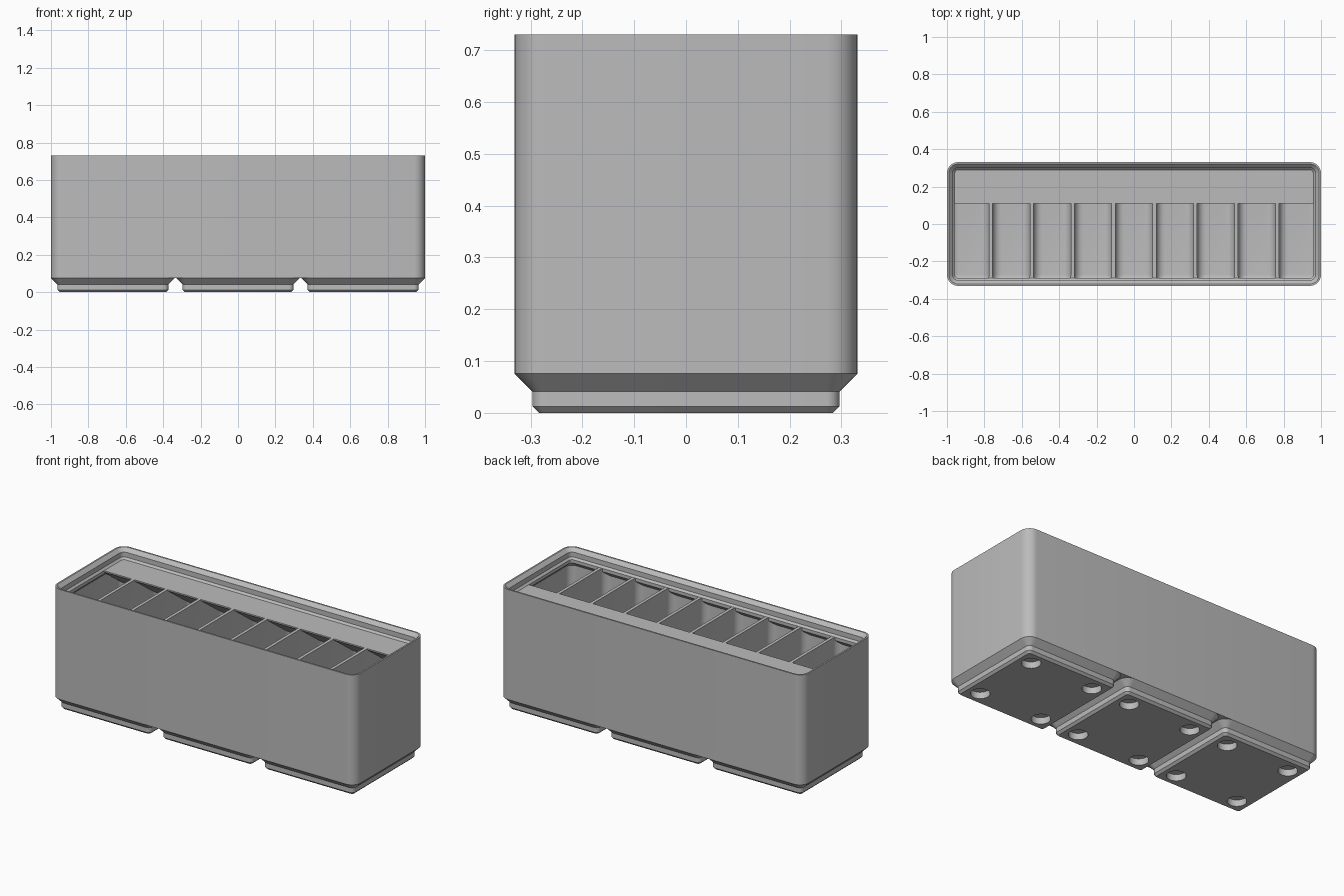
import bpy
import bmesh
import math

cube = bpy.data.objects.get("Cube")
if cube:
    bpy.data.objects.remove(cube, do_unlink=True)

MM = 2 / 125.5              # all sizes below are in millimetres
HX, HY, R = 62.75, 20.75, 3.75
WALL, FLOOR, TOP = 0.95, 7.0, 42.0

grey = bpy.data.materials.new("Plain grey")
grey.use_nodes = True
grey.diffuse_color = (0.5, 0.5, 0.5, 1)
grey.node_tree.nodes["Principled BSDF"].inputs["Base Color"].default_value = (0.5, 0.5, 0.5, 1)


def rounded_ring(bm, cx, hx, hy, r, z, steps=8):
    """One rounded rectangle of vertices at height z."""
    r = max(r, 0.05)
    ring = []
    for q, (sx, sy) in enumerate([(1, 1), (-1, 1), (-1, -1), (1, -1)]):
        for i in range(steps + 1):
            a = math.pi / 2 * (q + i / steps)
            x = cx + sx * (hx - r) + r * math.cos(a)
            y = sy * (hy - r) + r * math.sin(a)
            ring.append(bm.verts.new((x * MM, y * MM, z * MM)))
    return ring


def loft(bm, cx, hx, hy, r, layers, closed=False):
    """Skin rounded rectangles given as (height, inset)."""
    rings = [rounded_ring(bm, cx, hx - i, hy - i, r - i, z) for z, i in layers]
    pairs = list(zip(rings, rings[1:]))
    if closed:
        pairs.append((rings[-1], rings[0]))
    else:
        bm.faces.new(rings[0])
        bm.faces.new(rings[-1])
    for a, b in pairs:
        for k in range(len(a)):
            n = (k + 1) % len(a)
            bm.faces.new((a[k], a[n], b[n], b[k]))


def finish(name, bm):
    bmesh.ops.recalc_face_normals(bm, faces=bm.faces)
    mesh = bpy.data.meshes.new(name)
    bm.to_mesh(mesh)
    bm.free()
    mesh.materials.append(grey)
    ob = bpy.data.objects.new(name, mesh)
    bpy.context.collection.objects.link(ob)
    return ob


def activate(ob):
    bpy.ops.object.select_all(action='DESELECT')
    ob.select_set(True)
    bpy.context.view_layer.objects.active = ob


def carve(ob, cutter):
    mod = ob.modifiers.new("Carve", 'BOOLEAN')
    mod.operation = 'DIFFERENCE'
    mod.solver = 'EXACT'
    mod.object = cutter
    activate(ob)
    bpy.ops.object.modifier_apply(modifier=mod.name)
    bpy.data.objects.remove(cutter, do_unlink=True)


def smooth(ob):
    activate(ob)
    bpy.ops.object.shade_smooth_by_angle(angle=math.radians(30))


# Stepped feet with four round recesses each
for n, label in enumerate(["right", "middle", "left"]):
    cx = 42 * (n - 1)
    bm = bmesh.new()
    loft(bm, cx, HY, HY, R, [(0, 2.95), (0.8, 2.15), (2.6, 2.15), (4.75, 0)])
    foot = finish("foot_" + label, bm)
    bm = bmesh.new()
    for sx in (-13, 13):
        for sy in (-13, 13):
            made = bmesh.ops.create_cone(bm, cap_ends=True, segments=32, radius1=3.25 * MM,
                                         radius2=3.25 * MM, depth=4.8 * MM)
            bmesh.ops.translate(bm, verts=made["verts"], vec=((cx + sx) * MM, sy * MM, 0))
    carve(foot, finish("recess_cutter", bm))
    smooth(foot)

# Box body with a row of nine compartments, rounded at the floor
bm = bmesh.new()
loft(bm, 0, HX, HY, R, [(4.75, 0), (TOP, 0)])
body = finish("box_body", bm)

COUNT, DIVIDER, FILLET = 9, 1.2, 2.8
inner = HX - WALL
pitch = 2 * inner / COUNT
curve = [math.pi / 2 * k / 6 for k in range(7)]
floor_layers = [(FLOOR + FILLET * (1 - math.cos(a)), FILLET * (1 - math.sin(a))) for a in curve]
bm = bmesh.new()
for n in range(COUNT):
    x0 = -inner + n * pitch + (DIVIDER / 2 if n > 0 else 0)
    x1 = -inner + (n + 1) * pitch - (DIVIDER / 2 if n < COUNT - 1 else 0)
    loft(bm, (x0 + x1) / 2, (x1 - x0) / 2, HY - WALL, FILLET, floor_layers + [(TOP + 2, 0)])
carve(body, finish("compartment_cutter", bm))
smooth(body)

# Stacking lip: stepped inside, sloped underneath
bm = bmesh.new()
loft(bm, 0, HX, HY, R, [(TOP, 0), (45.8, 0), (45.8, 0.6), (44.5, 1.9), (42.7, 1.9), (TOP, 2.6),
                        (40.8, 2.6), (39.15, WALL), (39.15, 0.5), (TOP, 0.5)], closed=True)
smooth(finish("stacking_lip", bm))

# Label shelf along the back with a sloped underside
front, back, edge = 6.8, 19.9, 41.5
profile = [(back, TOP), (front, TOP), (front, edge),
           (back, edge - (back - front) * math.tan(math.radians(36)))]
bm = bmesh.new()
ends = [[bm.verts.new((x * MM, y * MM, z * MM)) for y, z in profile] for x in (-60.9, 60.9)]
for end in ends:
    bm.faces.new(end)
for k in range(4):
    n = (k + 1) % 4
    bm.faces.new((ends[0][k], ends[0][n], ends[1][n], ends[1][k]))
finish("label_shelf", bm)
